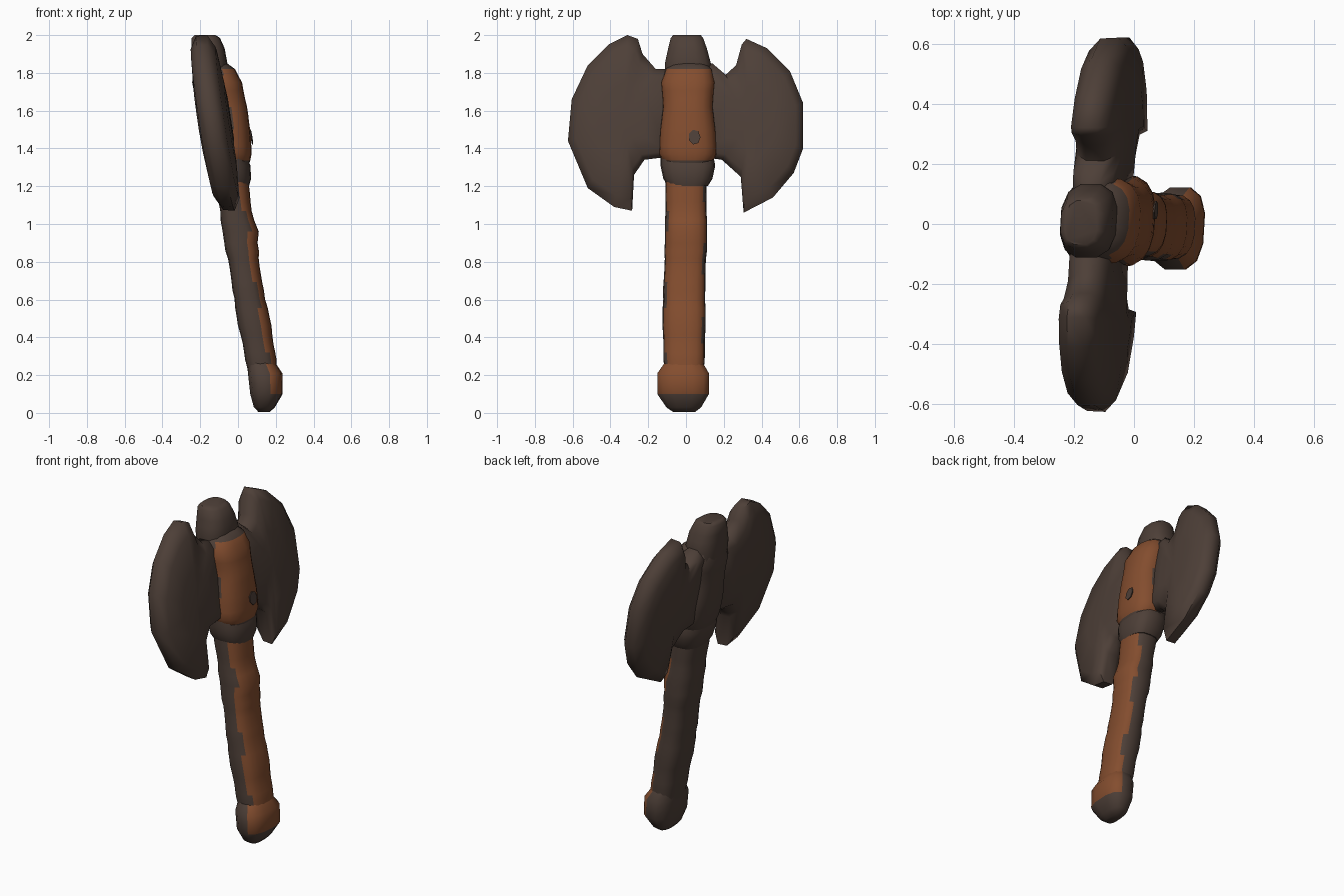
import bpy, bmesh, math, random

random.seed(4)
if "Cube" in bpy.data.objects:
    bpy.data.objects.remove(bpy.data.objects["Cube"])


def material(name, rgb):
    m = bpy.data.materials.new(name)
    m.use_nodes = True
    m.diffuse_color = (*rgb, 1)
    m.node_tree.nodes["Principled BSDF"].inputs["Base Color"].default_value = (*rgb, 1)
    return m


BROWN = material("dark brown", (0.075, 0.05, 0.039))
ORANGE = material("rust orange", (0.23, 0.075, 0.028))


def lean(x, y, z):
    """Tilt the upright weapon sideways and twist it slightly."""
    return (x + 0.155 - 0.155 * z + 0.06 * y, y, z)


def finish(name, bm, angle=45):
    bmesh.ops.recalc_face_normals(bm, faces=bm.faces)
    mesh = bpy.data.meshes.new(name)
    bm.to_mesh(mesh)
    bm.free()
    mesh.materials.append(BROWN)
    mesh.materials.append(ORANGE)
    ob = bpy.data.objects.new(name, mesh)
    bpy.context.collection.objects.link(ob)
    bpy.ops.object.select_all(action="DESELECT")
    ob.select_set(True)
    bpy.context.view_layer.objects.active = ob
    bpy.ops.object.shade_smooth_by_angle(angle=math.radians(angle))
    return ob


def bridge(bm, a, b):
    n = len(a)
    return [bm.faces.new((a[i], a[(i + 1) % n], b[(i + 1) % n], b[i])) for i in range(n)]


def loft(name, rows, paint=None, step=0.045, wobble=0.0, sides=18, power=0.75):
    """Stack rounded sections; rows hold z, centre x, centre y, half x, half y."""
    sections = [rows[0]]
    for a, b in zip(rows, rows[1:]):
        n = max(1, round((b[0] - a[0]) / step))
        sections += [[p + (q - p) * k / n for p, q in zip(a, b)] for k in range(1, n + 1)]
    bm = bmesh.new()
    previous = first = None
    for z, cx, cy, hx, hy in sections:
        ring = []
        swell = random.uniform(-wobble, wobble)
        for i in range(sides):
            t = math.tau * (i + 0.5) / sides
            c, s = math.cos(t), math.sin(t)
            x = cx + (hx + swell) * math.copysign(abs(c) ** power, c)
            y = cy + (hy + swell * 0.6) * math.copysign(abs(s) ** power, s)
            ring.append(bm.verts.new(lean(x, y, z)))
        if previous:
            for i, f in enumerate(bridge(bm, previous, ring)):
                t = math.tau * (i + 1) / sides
                if paint and paint(math.cos(t), math.sin(t), z):
                    f.material_index = 1
        else:
            first = ring
        previous = ring
    bm.faces.new(first)
    bm.faces.new(previous)
    return finish(name, bm)


# Grip with a ragged painted strip on its left side
loft("handle", [
    (0.20, 0.01, -0.01, 0.08, 0.105), (0.32, 0.01, -0.01, 0.085, 0.112),
    (0.65, 0.0, -0.01, 0.082, 0.112), (0.90, 0.0, 0.0, 0.084, 0.11),
    (0.96, 0.008, 0.0, 0.092, 0.11), (1.02, 0.0, 0.0, 0.085, 0.11),
    (1.26, 0.0, 0.0, 0.087, 0.108)],
    lambda c, s, z: c > 0.42 + 0.22 * math.sin(z * 17) * (1 if s > 0 else -0.6) and z > 0.24,
    wobble=0.005)

# Pommel
loft("pommel", [
    (0.005, -0.015, -0.01, 0.03, 0.06), (0.03, -0.01, -0.012, 0.055, 0.095),
    (0.10, 0.012, -0.015, 0.085, 0.14), (0.21, 0.022, -0.015, 0.09, 0.14),
    (0.27, 0.012, -0.012, 0.07, 0.10)],
    lambda c, s, z: c > 0.3 and z > 0.1, step=0.06, sides=12)

# Collar below the head
loft("collar", [
    (1.20, 0.0, 0.01, 0.088, 0.105), (1.24, 0.0, 0.01, 0.105, 0.13),
    (1.31, 0.0, 0.01, 0.112, 0.145), (1.36, 0.0, 0.005, 0.10, 0.14)])

# Painted core between the blades
loft("head_core", [
    (1.30, 0.0, 0.01, 0.10, 0.11), (1.37, 0.005, 0.01, 0.122, 0.155),
    (1.50, 0.005, 0.01, 0.135, 0.15), (1.62, 0.008, 0.01, 0.135, 0.135),
    (1.75, 0.005, 0.01, 0.13, 0.145), (1.82, 0.0, 0.015, 0.112, 0.125),
    (1.86, -0.01, 0.015, 0.07, 0.08)],
    lambda c, s, z: c > 0.12 + 0.15 * math.sin(z * 21) and 1.34 < z < 1.845, wobble=0.002)

# Knob rising behind the core
loft("top_knob", [
    (1.62, -0.05, 0.01, 0.06, 0.08), (1.75, -0.035, 0.01, 0.085, 0.12),
    (1.85, -0.02, 0.01, 0.095, 0.125), (1.93, -0.015, 0.008, 0.088, 0.105),
    (1.985, -0.018, 0.005, 0.075, 0.088), (2.0, -0.02, 0.005, 0.055, 0.075)], sides=12)

# Blades: outlines run from the top root round the cutting edge
FRONT = [(0.06, 1.82), (0.16, 1.82), (0.23, 1.90), (0.255, 1.98), (0.31, 2.0),
         (0.41, 1.95), (0.52, 1.84), (0.605, 1.66), (0.625, 1.44), (0.52, 1.19),
         (0.38, 1.09), (0.285, 1.07), (0.275, 1.26), (0.22, 1.34), (0.06, 1.36)]
BACK = [(0.06, 1.84), (0.14, 1.85), (0.21, 1.79), (0.265, 1.84), (0.295, 1.95),
        (0.32, 1.98), (0.43, 1.93), (0.55, 1.81), (0.62, 1.64), (0.62, 1.40),
        (0.57, 1.27), (0.46, 1.14), (0.305, 1.06), (0.29, 1.25), (0.19, 1.34), (0.06, 1.36)]


def blade(name, outline, side):
    bm = bmesh.new()
    cy, cz = 0.34, 1.54
    rings = []
    for x, scale in ((-0.082, 0.45), (-0.068, 0.84), (-0.03, 0.99), (0.03, 1.0), (0.066, 0.86), (0.082, 0.45)):
        rings.append([bm.verts.new(lean(x - 0.02, side * (cy + (y - cy) * scale), cz + (z - cz) * scale))
                      for y, z in outline])
    for a, b in zip(rings, rings[1:]):
        bridge(bm, a, b)
    for ring, x in ((rings[0], -0.085), (rings[-1], 0.085)):
        middle = bm.verts.new(lean(x - 0.02, side * cy, cz))
        for i in range(len(ring)):
            bm.faces.new((ring[i], ring[(i + 1) % len(ring)], middle))
    return finish(name, bm, 60)


blade("front_blade", FRONT, -1)
blade("back_blade", BACK, 1)

# Dark chip in the painted core
bm = bmesh.new()
chip = [[bm.verts.new(lean(x, 0.045 + 0.032 * math.cos(t), 1.46 + 0.04 * math.sin(t)))
         for t in [math.tau * i / 7 for i in range(7)]] for x in (0.137, 0.143)]
bridge(bm, *chip)
for ring in chip:
    bm.faces.new(ring)
finish("paint_chip", bm)
